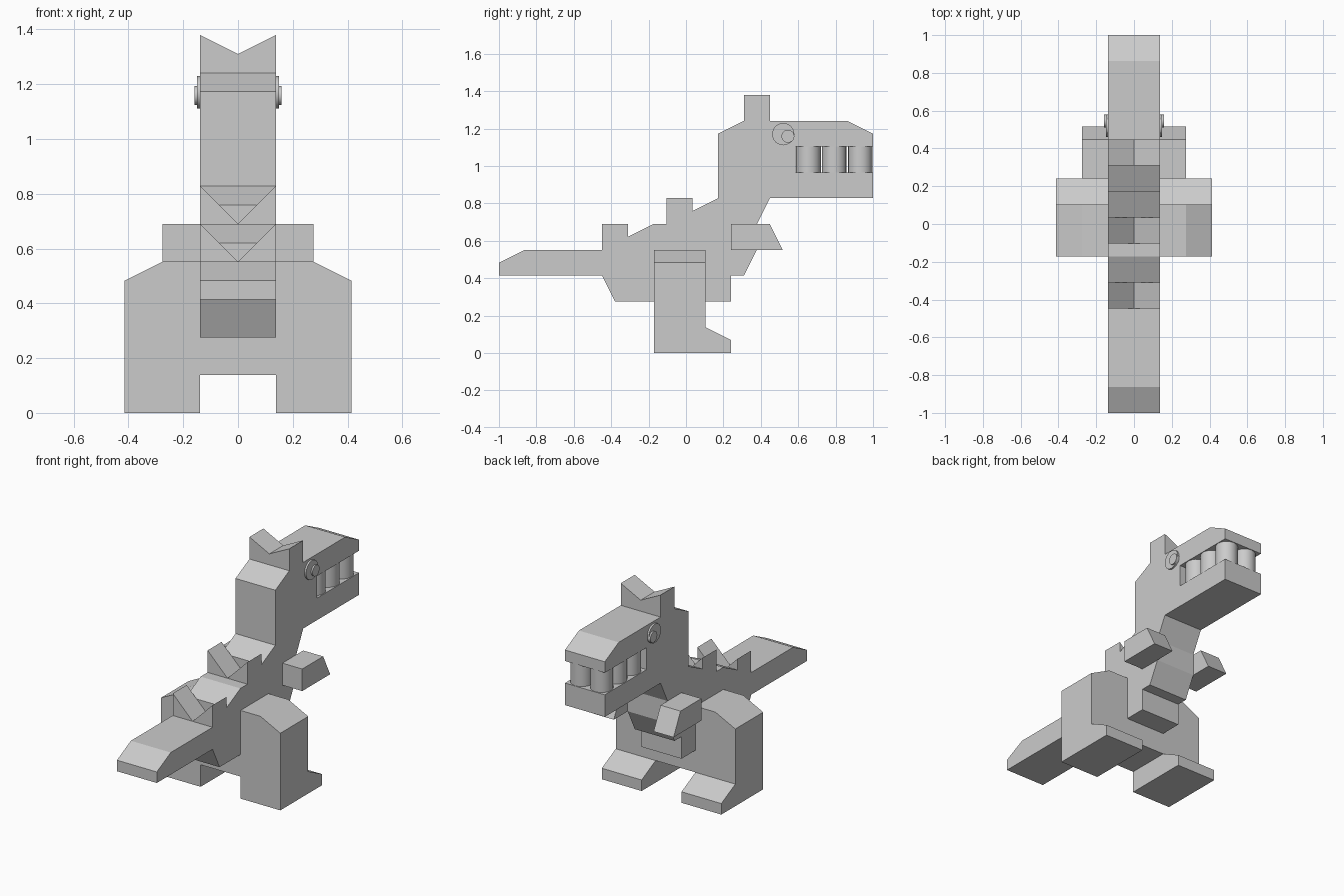
import bpy, bmesh, math
from mathutils import Matrix, Vector

cube = bpy.data.objects.get("Cube")
if cube:
    bpy.data.objects.remove(cube, do_unlink=True)

M = 2 / 14.5      # building module: the model is 14.5 modules long
MID = 7.25        # lengthwise middle, measured from the tail tip

grey = bpy.data.materials.new("plain grey")
grey.use_nodes = True
grey.diffuse_color = (0.6, 0.6, 0.6, 1)
grey.node_tree.nodes["Principled BSDF"].inputs["Base Color"].default_value = (0.6, 0.6, 0.6, 1)


def finish(name, bm, mirror=False):
    bmesh.ops.recalc_face_normals(bm, faces=bm.faces)
    mesh = bpy.data.meshes.new(name)
    bm.to_mesh(mesh)
    bm.free()
    mesh.materials.append(grey)
    obj = bpy.data.objects.new(name, mesh)
    bpy.context.collection.objects.link(obj)
    if mirror:
        mod = obj.modifiers.new("Mirror", "MIRROR")
        mod.use_mirror_merge = False
    return obj


def prism(name, outline, start, end, place, mirror=False):
    """Extrude an outline in modules from start to end; place maps (a, b, depth) to x, s, z."""
    bm = bmesh.new()

    def point(a, b, depth):
        x, s, z = place(a, b, depth)
        return bm.verts.new(Vector((x, s - MID, z)) * M)

    near = [point(a, b, start) for a, b in outline]
    far = [point(a, b, end) for a, b in outline]
    bm.faces.new(near)
    bm.faces.new(far)
    for i in range(len(outline)):
        j = (i + 1) % len(outline)
        bm.faces.new((near[i], near[j], far[j], far[i]))
    return finish(name, bm, mirror)


def side_prism(name, outline, x0, x1, mirror=False):
    return prism(name, outline, x0, x1, lambda a, b, d: (d, a, b), mirror)


def cross_prism(name, outline, s0, s1, mirror=False):
    return prism(name, outline, s0, s1, lambda a, b, d: (a, d, b), mirror)


def cylinder(bm, centre, radius, depth, sides, rotation=Matrix.Identity(4)):
    bmesh.ops.create_cone(bm, cap_ends=True, segments=sides, radius1=radius * M,
                          radius2=radius * M, depth=depth * M,
                          matrix=Matrix.Translation(Vector(centre) * M) @ rotation)


def smooth(obj):
    bpy.ops.object.select_all(action="DESELECT")
    obj.select_set(True)
    bpy.context.view_layer.objects.active = obj
    bpy.ops.object.shade_smooth_by_angle(angle=math.radians(40))


# Tail, trunk, neck and open-jawed head in one side profile
side_prism("body", [
    (0, 3), (0, 3.5), (1, 4), (5, 4), (5, 4.5), (6, 5), (7.5, 5), (7.5, 5.5),
    (8.5, 6), (8.5, 8.5), (9.5, 9), (13.5, 9), (14.5, 8.5), (14.5, 8),
    (11.5, 8), (11.5, 7), (14.5, 7), (14.5, 6), (10.5, 6), (10, 5), (10, 4),
    (9.5, 3), (9, 3), (9, 2), (4.5, 2), (4, 3)], -1, 1)

# Notched crest and paired back spikes
cross_prism("head_crest", [(-1, 9), (1, 9), (1, 10), (0, 9.5), (-1, 10)], 9.5, 10.5)
for name, s, z in (("rear_back_spikes", 4, 4), ("front_back_spikes", 6.5, 5)):
    cross_prism(name, [(0, z), (1, z), (1, z + 1)], s, s + 1, True)

# Hips, legs, feet and arms
cross_prism("hip_bar", [(-1, 1), (1, 1), (1, 2), (-1, 2)], 6, 8)
cross_prism("legs", [(1, 0), (3, 0), (3, 3.5), (2, 4), (1, 4)], 6, 8, True)
side_prism("feet", [(8, 0), (9, 0), (9, 0.5), (8, 1)], 1, 3, True)
side_prism("arms", [(9, 4), (11, 4), (10.5, 5), (9, 5)], 1, 2, True)

# Round teeth in two rows
bm = bmesh.new()
for s in (12, 13, 14):
    cylinder(bm, (0.5, s - MID, 7.5), 0.48, 1, 16)
smooth(finish("teeth", bm, True))

# Eyes: a disc with a smaller raised pupil
sideways = Matrix.Rotation(math.pi / 2, 4, "Y")
for name, s, z, radius, outer in (("eyes", 11.02, 8.48, 0.43, 1.08),
                                  ("pupils", 11.2, 8.4, 0.25, 1.15)):
    bm = bmesh.new()
    cylinder(bm, ((outer + 0.95) / 2, s - MID, z), radius, outer - 0.95, 24, sideways)
    smooth(finish(name, bm, True))
